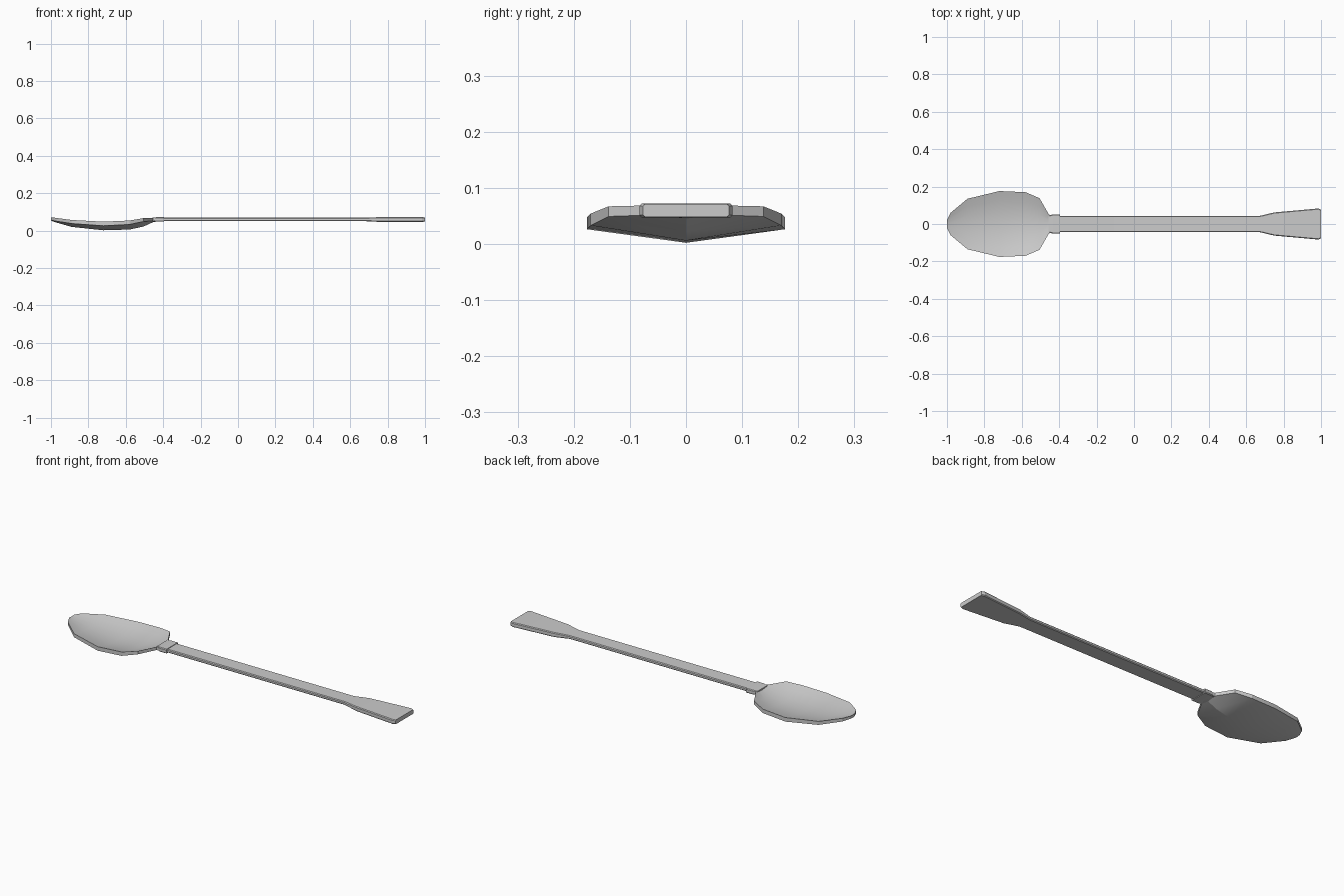
import bpy, bmesh

if "Cube" in bpy.data.objects:
    bpy.data.objects.remove(bpy.data.objects["Cube"])


def loft(name, sections):
    """Skin closed rings of equal length and cap both ends."""
    bm = bmesh.new()
    rings = [[bm.verts.new(p) for p in s] for s in sections]
    n = len(rings[0])
    for a, b in zip(rings, rings[1:]):
        for i in range(n):
            j = (i + 1) % n
            bm.faces.new((a[i], a[j], b[j], b[i]))
    bm.faces.new(rings[0])
    bm.faces.new(rings[-1])
    bmesh.ops.recalc_face_normals(bm, faces=bm.faces)
    mesh = bpy.data.meshes.new(name)
    bm.to_mesh(mesh)
    bm.free()
    ob = bpy.data.objects.new(name, mesh)
    bpy.context.collection.objects.link(ob)
    bpy.ops.object.select_all(action='DESELECT')
    ob.select_set(True)
    bpy.context.view_layer.objects.active = ob
    bpy.ops.object.shade_smooth_by_angle(angle=0.3)
    return ob


def bowl_ring(x, w, rim_top, rim_bottom, keel, floor):
    """Shallow dished top, short rim wall, V-shaped underside."""
    top = [(x, w * t, floor + (rim_top - floor) * t * t)
           for t in (-1, -0.7, -0.35, 0, 0.35, 0.7, 1)]
    return top + [(x, w, rim_bottom), (x, 0, keel), (x, -w, rim_bottom)]


def bar_ring(x, w, z0, z1, c=0.004):
    """Flat bar section with chamfered edges."""
    return [(x, -w, z0 + c), (x, -w + c, z0), (x, w - c, z0), (x, w, z0 + c),
            (x, w, z1 - c), (x, w - c, z1), (x, -w + c, z1), (x, -w, z1 - c)]


# Bowl: x, half width, rim top, rim bottom, keel, inner floor
loft("bowl", [bowl_ring(*s) for s in [
    (-1.0, 0.02, 0.071, 0.056, 0.054, 0.069),
    (-0.98, 0.06, 0.069, 0.052, 0.046, 0.062),
    (-0.89, 0.135, 0.057, 0.038, 0.020, 0.038),
    (-0.72, 0.176, 0.048, 0.026, 0.002, 0.019),
    (-0.58, 0.170, 0.054, 0.033, 0.006, 0.023),
    (-0.505, 0.138, 0.067, 0.049, 0.022, 0.041),
    (-0.455, 0.050, 0.069, 0.052, 0.045, 0.063),
    (-0.435, 0.045, 0.069, 0.051, 0.049, 0.066)]])

# Collar where the bowl meets the handle
loft("collar", [bar_ring(x, w, z0, z1) for x, w, z0, z1 in [
    (-0.458, 0.045, 0.050, 0.069), (-0.435, 0.051, 0.048, 0.072),
    (-0.395, 0.051, 0.048, 0.072)]])

# Handle with flared spatula end
loft("handle", [bar_ring(x, w, z0, z1) for x, w, z0, z1 in [
    (-0.41, 0.043, 0.051, 0.069), (0.67, 0.043, 0.051, 0.069),
    (0.75, 0.062, 0.047, 0.072), (0.985, 0.083, 0.047, 0.072),
    (1.0, 0.077, 0.048, 0.071)]])
